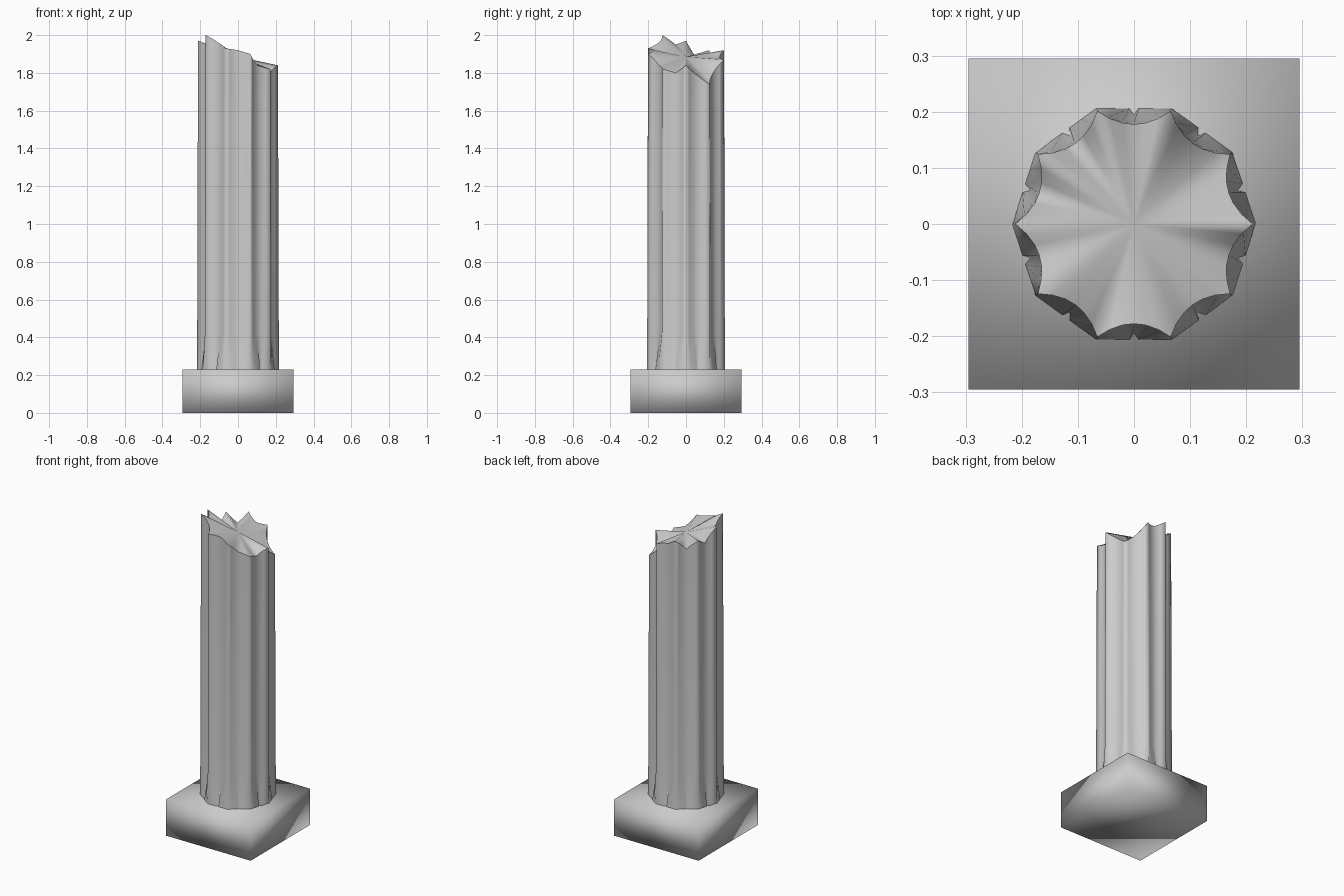
import bpy
import bmesh
from math import cos, sin, pi

old = bpy.data.objects.get("Cube")
if old:
    bpy.data.objects.remove(old, do_unlink=True)

stone = bpy.data.materials.new("grey stone")
stone.use_nodes = True
colour = (0.6, 0.6, 0.6, 1)
stone.diffuse_color = colour
stone.node_tree.nodes["Principled BSDF"].inputs["Base Color"].default_value = colour


def finish(bm, name):
    """Turn a bmesh into a smooth shaded stone object."""
    bmesh.ops.recalc_face_normals(bm, faces=bm.faces)
    for face in bm.faces:
        face.smooth = True
    mesh = bpy.data.meshes.new(name)
    bm.to_mesh(mesh)
    bm.free()
    mesh.materials.append(stone)
    obj = bpy.data.objects.new(name, mesh)
    bpy.context.collection.objects.link(obj)
    return obj


# Square plinth, softly shaded across its corners
BASE_TOP = 0.23
bm = bmesh.new()
bmesh.ops.create_cube(bm, size=1)
for v in bm.verts:
    v.co.x *= 0.59
    v.co.y *= 0.59
    v.co.z = (v.co.z + 0.5) * BASE_TOP
finish(bm, "plinth")

# Broken rim heights: ridge, flute middle, ridge ... anticlockwise from +x
RIM = [1.84, 1.79, 1.74, 1.80, 1.87, 1.88, 1.92, 1.86, 1.92, 1.88,
       1.97, 1.95, 2.00, 1.96, 1.93, 1.92, 1.90, 1.84, 1.82, 1.80]
FLUTES = 10
RADIUS = 0.217
APOTHEM = RADIUS * cos(pi / FLUTES)
HALF = RADIUS * sin(pi / FLUTES)
# Across one flute: (position on shaft, position at foot, depth at foot)
SECTION = [(-1, -1, 0), (-0.65, -0.5, 0), (-0.3, -0.12, 0), (0, 0, 0.012),
           (0.3, 0.12, 0), (0.65, 0.5, 0)]


def ring(bm, shaft, scale, height):
    """One fluted loop of the column; height is a function of rim position."""
    loop = []
    for i in range(FLUTES):
        a = (2 * i + 1) * pi / FLUTES
        for s, foot_s, foot_depth in SECTION:
            side = s if shaft else foot_s
            depth = 0.024 * (1 - s * s) if shaft else foot_depth
            out = (APOTHEM - depth) * scale
            across = side * HALF * scale
            loop.append(bm.verts.new((out * cos(a) - across * sin(a),
                                      out * sin(a) + across * cos(a),
                                      height(2 * i + 1 + s))))
    return loop


def rim_height(p):
    k = int(p)
    t = p - k
    return RIM[k % len(RIM)] * (1 - t) + RIM[(k + 1) % len(RIM)] * t


# Fluted column: foot, start of full flutes, broken rim
bm = bmesh.new()
loops = [ring(bm, False, 1, lambda p: BASE_TOP - 0.002),
         ring(bm, True, 0.995, lambda p: 0.43),
         ring(bm, True, 0.975, rim_height)]
n = len(loops[0])
for low, high in zip(loops, loops[1:]):
    for i in range(n):
        j = (i + 1) % n
        bm.faces.new((low[i], low[j], high[j], high[i]))
bm.faces.new(loops[0][::-1])

# Jagged broken top fanning out from the middle
centre = bm.verts.new((0, 0, 1.885))
rim = loops[-1]
for i in range(n):
    bm.faces.new((rim[i], rim[(i + 1) % n], centre))
for loop in (loops[0], rim):
    for i in range(n):
        bm.edges.get((loop[i], loop[(i + 1) % n])).smooth = False
finish(bm, "fluted_column")
